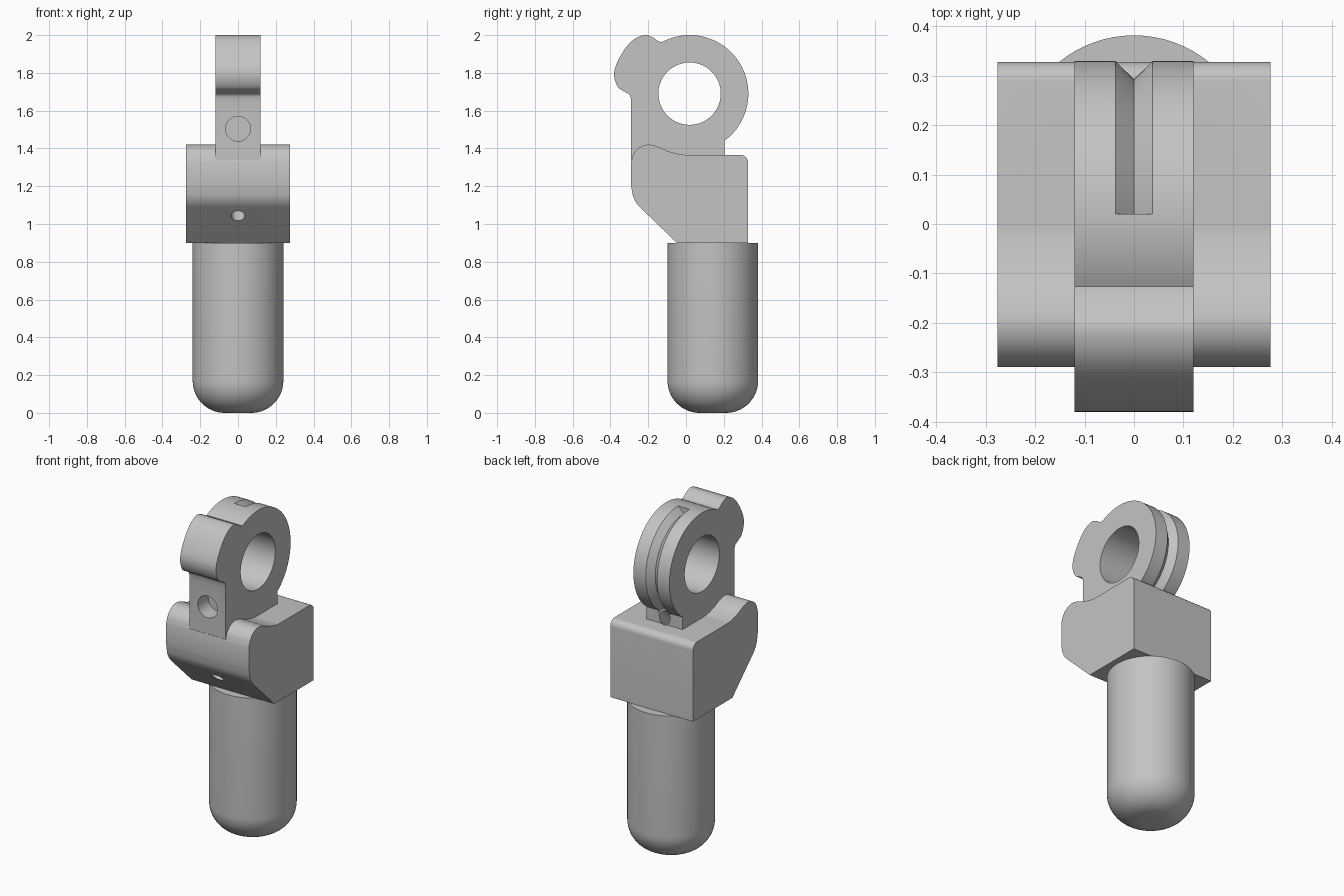
import bpy, bmesh
from math import sin, cos, pi, radians
from mathutils import Vector, Matrix

if "Cube" in bpy.data.objects:
    bpy.data.objects.remove(bpy.data.objects["Cube"], do_unlink=True)

grey = bpy.data.materials.new("plain grey")
grey.use_nodes = True
grey.diffuse_color = (0.55, 0.55, 0.55, 1)
grey.node_tree.nodes["Principled BSDF"].inputs["Base Color"].default_value = grey.diffuse_color


def finish(name, bm):
    bmesh.ops.recalc_face_normals(bm, faces=bm.faces[:])
    mesh = bpy.data.meshes.new(name)
    bm.to_mesh(mesh)
    bm.free()
    mesh.materials.append(grey)
    obj = bpy.data.objects.new(name, mesh)
    bpy.context.collection.objects.link(obj)
    return obj


def arc(cy, cz, r, start, end, steps):
    angles = [radians(start + (end - start) * i / steps) for i in range(steps + 1)]
    return [(cy + r * cos(a), cz + r * sin(a)) for a in angles]


def curve(points, steps=6):
    """Smooth curve through the given side-on points."""
    p = [Vector(q) for q in [points[0]] + points + [points[-1]]]
    out = []
    for a, b, c, d in zip(p, p[1:], p[2:], p[3:]):
        for i in range(steps):
            t = i / steps
            q = (b * 2 + (c - a) * t + (a * 2 - b * 5 + c * 4 - d) * t**2
                 + (b * 3 - a - c * 3 + d) * t**3) / 2
            out.append(tuple(q))
    return out + [points[-1]]


def extrude_profile(name, profile, half_width):
    bm = bmesh.new()
    face = bm.faces.new([bm.verts.new((-half_width, y, z)) for y, z in profile])
    new = bmesh.ops.extrude_face_region(bm, geom=[face])["geom"]
    verts = [v for v in new if isinstance(v, bmesh.types.BMVert)]
    bmesh.ops.translate(bm, verts=verts, vec=(half_width * 2, 0, 0))
    return finish(name, bm)


def rod(name, start, end, radius, segments=48):
    start, end = Vector(start), Vector(end)
    axis = end - start
    turn = Vector((0, 0, 1)).rotation_difference(axis).to_matrix().to_4x4()
    bm = bmesh.new()
    bmesh.ops.create_cone(bm, cap_ends=True, segments=segments, radius1=radius,
                          radius2=radius, depth=axis.length,
                          matrix=Matrix.Translation((start + end) / 2) @ turn)
    obj = finish(name, bm)
    obj.hide_render = True
    return obj


def cut(obj, cutters):
    bpy.context.view_layer.objects.active = obj
    for cutter in cutters:
        mod = obj.modifiers.new("cut", "BOOLEAN")
        mod.operation, mod.solver, mod.object = "DIFFERENCE", "EXACT", cutter
        bpy.ops.object.modifier_apply(modifier=mod.name)


# Round-bottomed plug
bm = bmesh.new()
outline = [(0, 0)] + arc(0.07, 0.17, 0.17, -90, 0, 14) + [(0.24, 0.9), (0, 0.9)]
verts = [bm.verts.new((r, 0.142, z)) for r, z in outline]
edges = [bm.edges.new(pair) for pair in zip(verts, verts[1:])]
bmesh.ops.spin(bm, geom=verts + edges, cent=(0, 0.142, 0), axis=(0, 0, 1),
               angle=2 * pi, steps=72)
bmesh.ops.remove_doubles(bm, verts=bm.verts[:], dist=0.0001)
plug = finish("plug", bm)

# Block with a humped top and sloping lower front
hump = curve([(0.01, 1.366), (-0.03, 1.369), (-0.095, 1.386), (-0.148, 1.409),
              (-0.2, 1.42), (-0.243, 1.407), (-0.275, 1.375), (-0.29, 1.332)])
chin = curve([(-0.29, 1.2), (-0.28, 1.147), (-0.262, 1.11), (-0.238, 1.083)])
block = extrude_profile("block", [(-0.048, 0.9), (0.328, 0.9)]
                        + arc(0.288, 1.326, 0.04, 0, 90, 8) + hump + chin, 0.276)

# Eye plate: ring, front lobe and neck in one outline
lobe = curve([(-0.127, 1.963), (-0.15, 1.969), (-0.175, 1.987), (-0.217, 2.0),
              (-0.275, 1.978), (-0.328, 1.92), (-0.371, 1.84), (-0.38, 1.78),
              (-0.36, 1.725), (-0.325, 1.7), (-0.298, 1.683), (-0.29, 1.65)])
eye_plate = extrude_profile("eye_plate", [(-0.29, 1.34), (-0.2, 1.25), (0.204, 1.25)]
                            + arc(0.02, 1.69, 0.31, -53.6, 117, 64) + lobe, 0.12)

# Cutters: eye, front socket, sloping cord passage
eye = rod("eye_cutter", (-0.3, 0.019, 1.69), (0.3, 0.019, 1.69), 0.165, 96)
socket = rod("socket_cutter", (0, -0.4, 1.504), (0, -0.19, 1.504), 0.066)
cord = rod("cord_cutter", (0, -0.353, 0.9), (0, 0.358, 1.55), 0.036)

# V-shaped groove round the back of the ring
bm = bmesh.new()
section = [bm.verts.new((x, 0.02, 1.69 + r))
           for x, r in ((-0.048, 0.32), (0.048, 0.32), (0, 0.273))]
face = bm.faces.new(section)
bmesh.ops.spin(bm, geom=[face], cent=(0, 0.02, 1.69), axis=(-1, 0, 0),
               angle=radians(146), steps=56)
groove = finish("groove_cutter", bm)
groove.hide_render = True

cut(eye_plate, [eye, socket, groove, cord])
cut(block, [cord])
for cutter in (eye, socket, groove, cord):
    bpy.data.objects.remove(cutter, do_unlink=True)

# Smooth shading with sharp edges kept
bpy.ops.object.select_all(action="DESELECT")
for obj in (plug, block, eye_plate):
    obj.select_set(True)
bpy.context.view_layer.objects.active = block
bpy.ops.object.shade_smooth_by_angle(angle=radians(30))
